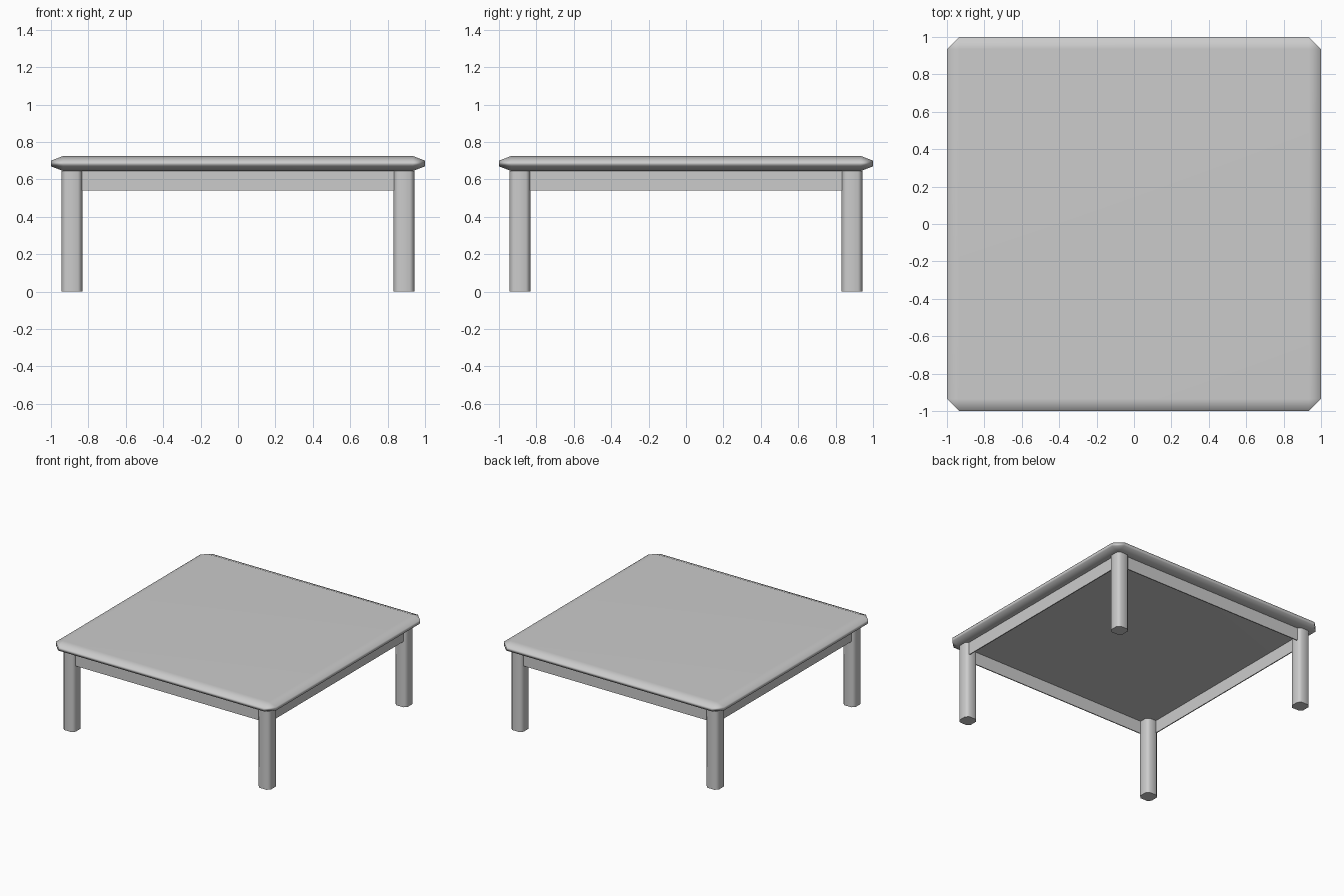
import bpy, bmesh
from mathutils import Matrix

if "Cube" in bpy.data.objects:
    bpy.data.objects.remove(bpy.data.objects["Cube"])

TOP_Z, UNDER_Z = 0.725, 0.645   # table top faces
RAIL_Z = 0.54                   # lower edge of the rails
LEG_POS, LEG_W = 0.888, 0.112
RAIL_POS, RAIL_T = 0.917, 0.008


def box(bm, size, center):
    mat = Matrix.Translation(center) @ Matrix.Diagonal((*size, 1))
    return bmesh.ops.create_cube(bm, size=1, matrix=mat)["verts"]


def finish(bm, name):
    bmesh.ops.recalc_face_normals(bm, faces=bm.faces)
    mesh = bpy.data.meshes.new(name)
    bm.to_mesh(mesh)
    bm.free()
    obj = bpy.data.objects.new(name, mesh)
    bpy.context.collection.objects.link(obj)
    return obj


def soften(obj):
    # smooth shading that keeps the large faces flat
    for p in obj.data.polygons:
        p.use_smooth = True
    mod = obj.modifiers.new("weighted_normals", 'WEIGHTED_NORMAL')
    mod.keep_sharp = True


# Table top: chamfered cube squashed to slab thickness
bm = bmesh.new()
box(bm, (2, 2, 2), (0, 0, 0))
bmesh.ops.bevel(bm, geom=bm.edges[:], offset=0.065, segments=1,
                affect='EDGES', profile=0.5)
half = (TOP_Z - UNDER_Z) / 2
for v in bm.verts:
    # bevel is 0.065 wide but only 0.025 tall
    sign = 1 if v.co.z > 0 else -1
    level = half if abs(v.co.z) > 0.97 else half - 0.025
    v.co.z = (TOP_Z + UNDER_Z) / 2 + sign * level
soften(finish(bm, "table_top"))

# Legs: square posts with chamfered upright edges
for sx, side in ((-1, "left"), (1, "right")):
    for sy, end in ((-1, "front"), (1, "back")):
        bm = bmesh.new()
        box(bm, (LEG_W, LEG_W, UNDER_Z), (sx * LEG_POS, sy * LEG_POS, UNDER_Z / 2))
        upright = [e for e in bm.edges
                   if abs(e.verts[0].co.z - e.verts[1].co.z) > 0.1]
        bmesh.ops.bevel(bm, geom=upright, offset=0.024, segments=1,
                        affect='EDGES', profile=0.5)
        for e in bm.edges:
            # crisp rims at floor and top
            e.smooth = abs(e.verts[0].co.z - e.verts[1].co.z) > 0.1
        soften(finish(bm, f"{end}_{side}_leg"))

# Rails: thin boards running between the legs
rail_h = UNDER_Z - RAIL_Z
rail_z = (UNDER_Z + RAIL_Z) / 2
for s, end, side in ((-1, "front", "left"), (1, "back", "right")):
    bm = bmesh.new()
    box(bm, (2 * LEG_POS, RAIL_T, rail_h), (0, s * RAIL_POS, rail_z))
    finish(bm, f"{end}_rail")
    bm = bmesh.new()
    box(bm, (RAIL_T, 2 * LEG_POS, rail_h), (s * RAIL_POS, 0, rail_z))
    finish(bm, f"{side}_rail")
